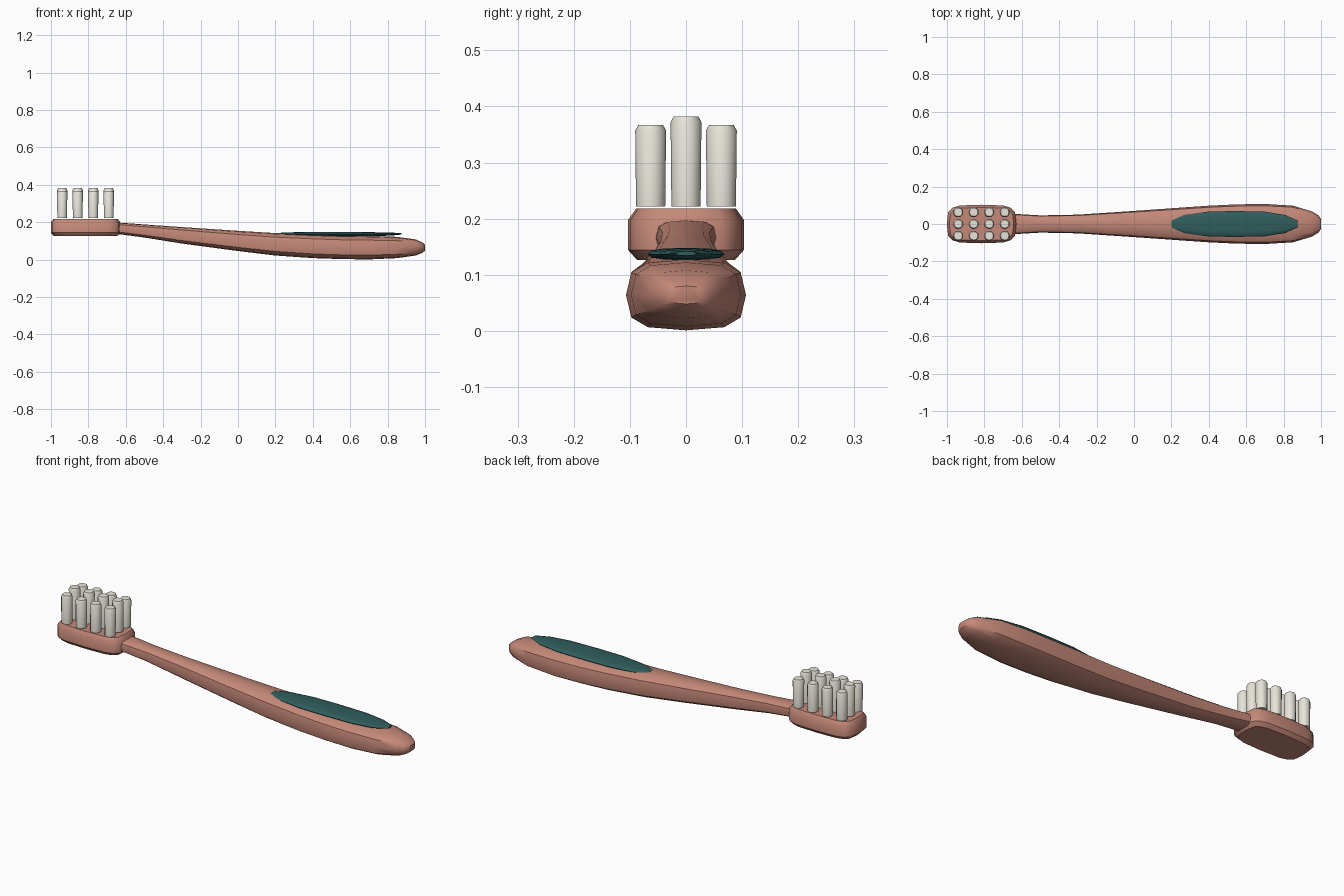
import bpy, bmesh
from math import cos, sin, tau, radians

if "Cube" in bpy.data.objects:
    bpy.data.objects.remove(bpy.data.objects["Cube"])


def material(name, rgb):
    m = bpy.data.materials.new(name)
    m.diffuse_color = (*rgb, 1)
    m.use_nodes = True
    m.node_tree.nodes["Principled BSDF"].inputs["Base Color"].default_value = m.diffuse_color
    return m


BODY = material("coral_plastic", (0.56, 0.25, 0.19))
RUBBER = material("teal_rubber", (0.03, 0.11, 0.11))
NYLON = material("white_nylon", (0.80, 0.78, 0.70))


def superellipse(n, p):
    def f(v):
        return 0 if abs(v) < 1e-6 else abs(v) ** p * (1 if v > 0 else -1)
    return [(f(cos(tau * i / n)), f(sin(tau * i / n))) for i in range(n)]


def skin(name, rings, mat, angle=40):
    """Closed smooth skin over a series of equal-length rings."""
    bm = bmesh.new()
    loops = [[bm.verts.new(c) for c in ring] for ring in rings]
    n = len(loops[0])
    for a, b in zip(loops, loops[1:]):
        for i in range(n):
            j = (i + 1) % n
            bm.faces.new((a[i], a[j], b[j], b[i]))
    bm.faces.new(loops[0])
    bm.faces.new(loops[-1])
    bmesh.ops.recalc_face_normals(bm, faces=bm.faces)
    mesh = bpy.data.meshes.new(name)
    bm.to_mesh(mesh)
    bm.free()
    ob = bpy.data.objects.new(name, mesh)
    bpy.context.collection.objects.link(ob)
    mesh.materials.append(mat)
    bpy.ops.object.select_all(action='DESELECT')
    ob.select_set(True)
    bpy.context.view_layer.objects.active = ob
    bpy.ops.object.shade_smooth_by_angle(angle=radians(angle))
    return ob


def loft_x(name, sections, p, mat):
    """Sections along x: (x, half width, bottom z, top z)."""
    prof = superellipse(12, p)
    return skin(name, [[(x, w * u, (lo + hi) / 2 + (hi - lo) / 2 * v) for u, v in prof]
                       for x, w, lo, hi in sections], mat)


# handle with thin neck and swelling grip
loft_x("handle", [
    (-0.66, 0.055, 0.138, 0.197), (-0.62, 0.053, 0.134, 0.197),
    (-0.50, 0.046, 0.118, 0.188), (-0.30, 0.050, 0.086, 0.174),
    (0.00, 0.070, 0.046, 0.154), (0.20, 0.084, 0.022, 0.142),
    (0.40, 0.098, 0.008, 0.134), (0.55, 0.105, 0.003, 0.129),
    (0.70, 0.107, 0.001, 0.127), (0.85, 0.098, 0.008, 0.122),
    (0.95, 0.068, 0.022, 0.108), (0.985, 0.047, 0.036, 0.092),
    (1.00, 0.027, 0.048, 0.080)], 0.65, BODY)

# thumb grip lying on top of the handle
loft_x("thumb_grip", [
    (0.20, 0.020, 0.133, 0.142), (0.27, 0.049, 0.128, 0.146),
    (0.40, 0.067, 0.126, 0.148), (0.55, 0.069, 0.126, 0.148),
    (0.70, 0.066, 0.126, 0.147), (0.81, 0.048, 0.128, 0.145),
    (0.875, 0.018, 0.134, 0.142)], 0.8, RUBBER)

# brush head: rounded outline with softened rims
skin("head", [[(-0.815 + (0.186 - d) * u, (0.103 - d) * v, z)
               for u, v in superellipse(16, 0.5)]
              for z, d in ((0.126, 0.016), (0.144, 0.0), (0.198, 0.0), (0.218, 0.014))], BODY)

# bristle tufts, middle row slightly taller
for col, x in enumerate((-0.940, -0.857, -0.774, -0.691)):
    for row, y in enumerate((-0.063, 0, 0.063)):
        top = 0.382 if row == 1 else 0.367
        levels = ((0.222, 0.026), (top - 0.01, 0.0275), (top, 0.022))
        skin(f"bristle_tuft_{col}_{row}",
             [[(x + r * u, y + r * v, z) for u, v in superellipse(12, 1)] for z, r in levels],
             NYLON)
